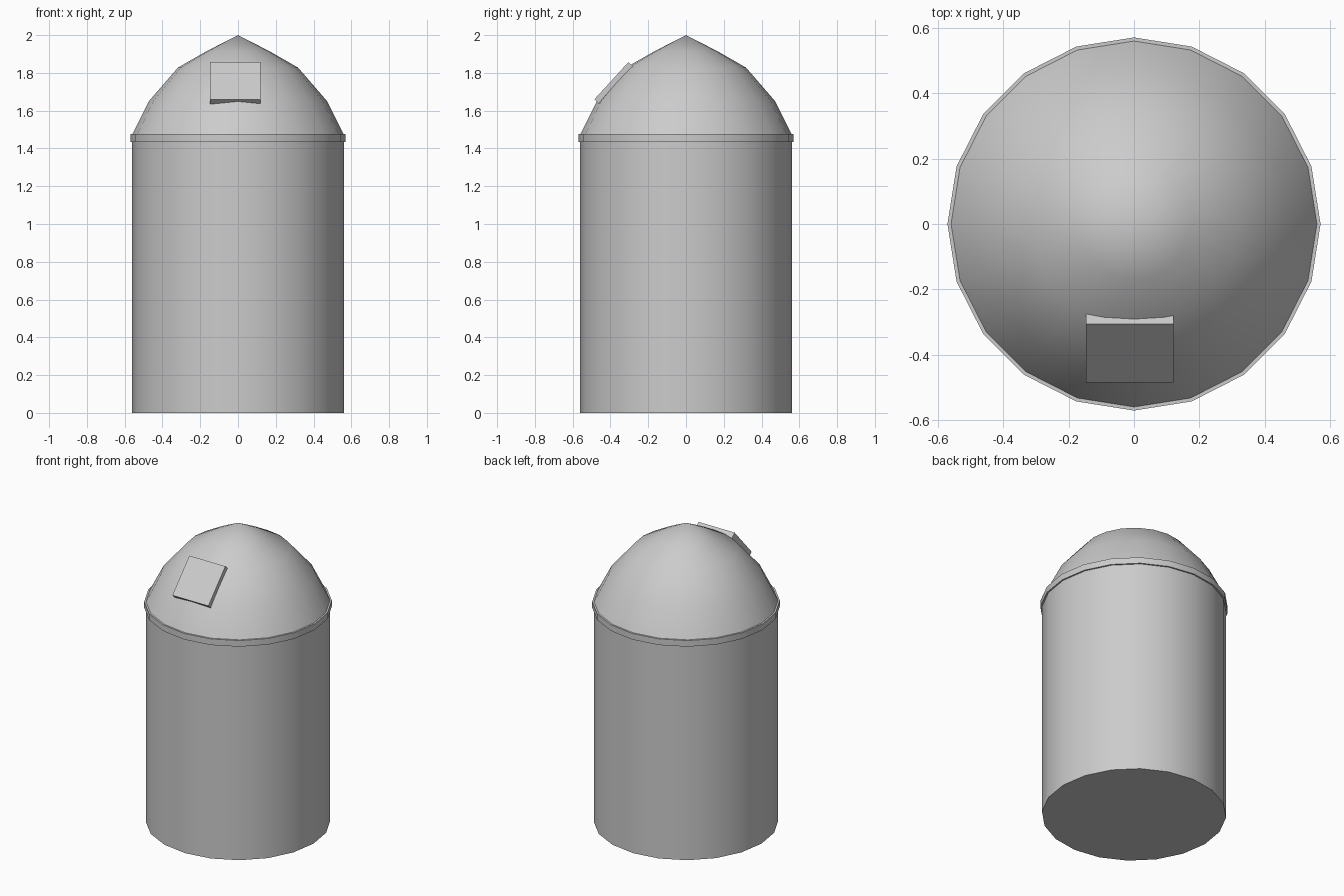
import bpy, bmesh, math
from mathutils import Vector

if "Cube" in bpy.data.objects:
    bpy.data.objects.remove(bpy.data.objects["Cube"])

SIDES = 20


def add_object(name, bm, smooth=None):
    bmesh.ops.recalc_face_normals(bm, faces=bm.faces)
    mesh = bpy.data.meshes.new(name)
    bm.to_mesh(mesh)
    bm.free()
    obj = bpy.data.objects.new(name, mesh)
    bpy.context.collection.objects.link(obj)
    if smooth:
        bpy.ops.object.select_all(action='DESELECT')
        obj.select_set(True)
        bpy.context.view_layer.objects.active = obj
        bpy.ops.object.shade_smooth_by_angle(angle=math.radians(smooth))
    return obj


def lathe(name, profile, closed=False):
    """Spin (radius, height) points around z; closed joins last to first."""
    bm = bmesh.new()
    verts = [bm.verts.new((r, 0, z)) for r, z in profile]
    pairs = list(zip(verts, verts[1:]))
    if closed:
        pairs.append((verts[-1], verts[0]))
    edges = [bm.edges.new(p) for p in pairs]
    bmesh.ops.spin(bm, geom=verts + edges, axis=(0, 0, 1), cent=(0, 0, 0),
                   angle=math.tau, steps=SIDES)
    bmesh.ops.remove_doubles(bm, verts=bm.verts, dist=1e-4)
    return add_object(name, bm, 35)


# Main drum with flat base
lathe("drum", [(0, 0), (0.56, 0), (0.56, 1.455)])

# Thin band at the rim
lathe("rim_band", [(0.55, 1.435), (0.57, 1.435), (0.57, 1.476), (0.55, 1.476)],
      closed=True)

# Faceted dome
lathe("dome", [(0.561, 1.472), (0.472, 1.65), (0.318, 1.828), (0.17, 1.913), (0, 2.0)])

# Tilted square panel on the front of the dome
low, high = Vector((0, -0.485, 1.66)), Vector((0, -0.305, 1.857))
slope = (high - low).normalized()
inward = Vector((1, 0, 0)).cross(slope) * -1
bm = bmesh.new()
corners = [p + Vector((x, 0, 0)) for p, x in
           ((low, -0.147), (low, 0.12), (high, 0.12), (high, -0.147))]
face = bm.faces.new([bm.verts.new(c) for c in corners])
ext = bmesh.ops.extrude_face_region(bm, geom=[face], use_keep_orig=True)
bmesh.ops.translate(bm, vec=inward * 0.04,
                    verts=[v for v in ext["geom"] if isinstance(v, bmesh.types.BMVert)])
add_object("hatch_panel", bm)
